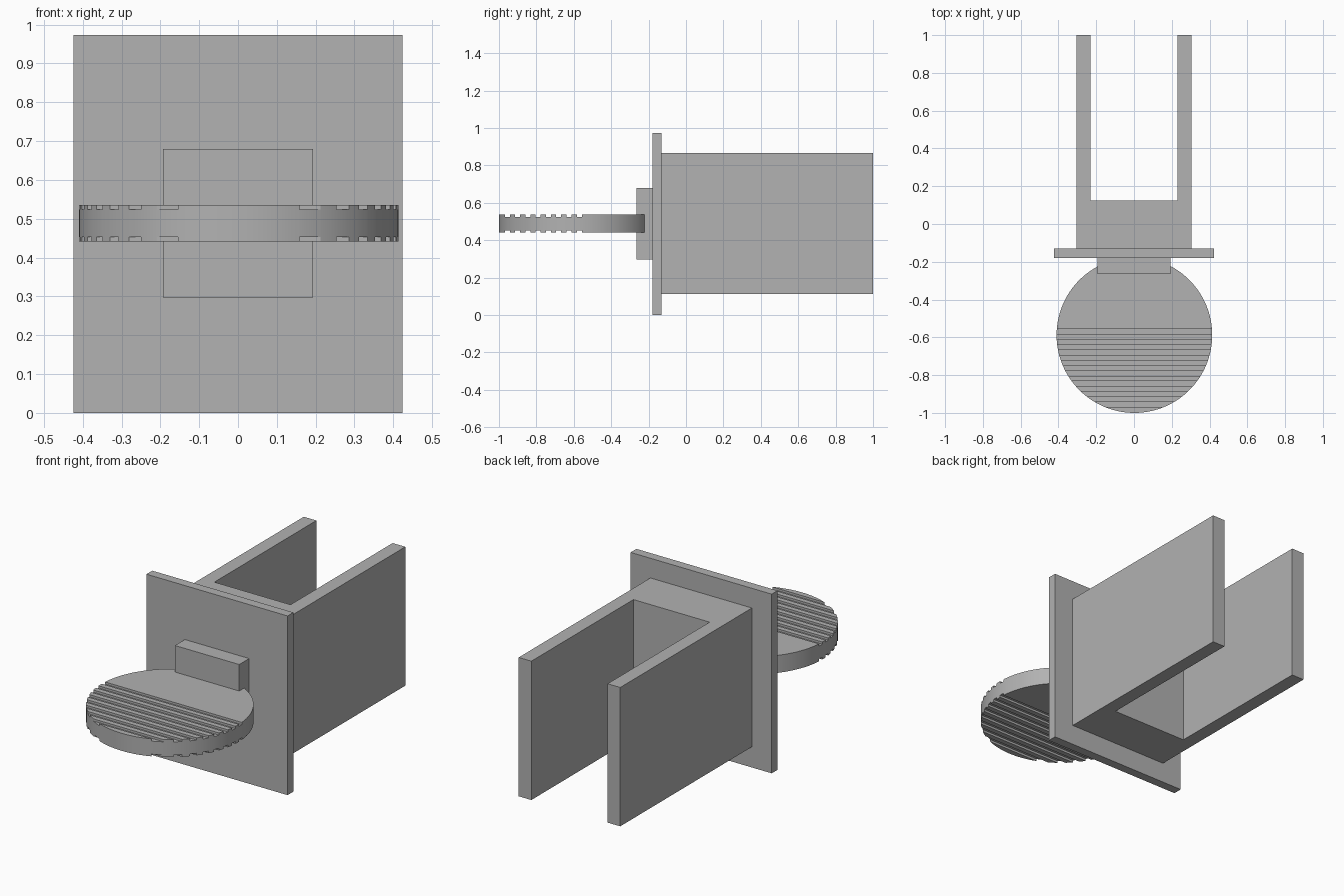
import bpy
import bmesh
from mathutils import Matrix, Vector

default = bpy.data.objects.get("Cube")
if default:
    bpy.data.objects.remove(default, do_unlink=True)

GREY = (0.445, 0.445, 0.445, 1.0)
grey = bpy.data.materials.new("plain grey")
grey.use_nodes = True
grey.diffuse_color = GREY
grey.node_tree.nodes["Principled BSDF"].inputs["Base Color"].default_value = GREY


def finish(name, bm):
    """Turn a bmesh into a grey object."""
    bmesh.ops.recalc_face_normals(bm, faces=bm.faces)
    mesh = bpy.data.meshes.new(name)
    bm.to_mesh(mesh)
    bm.free()
    mesh.materials.append(grey)
    obj = bpy.data.objects.new(name, mesh)
    bpy.context.collection.objects.link(obj)
    return obj


def add_box(bm, low, high):
    low, high = Vector(low), Vector(high)
    matrix = Matrix.Translation((low + high) / 2) @ Matrix.Diagonal((*(high - low), 1))
    bmesh.ops.create_cube(bm, size=1, matrix=matrix)


def box(name, low, high):
    bm = bmesh.new()
    add_box(bm, low, high)
    return finish(name, bm)


# Upright plate and the block that holds the thumb disc
box("mounting_plate", (-0.424, -0.18, 0), (0.424, -0.13, 0.973))
box("disc_holder", (-0.193, -0.265, 0.297), (0.193, -0.18, 0.68))

# U-shaped bracket: one outline pulled upwards
bottom, top = 0.112, 0.866
outer, inner, front, web, back = 0.305, 0.229, -0.13, 0.124, 1.0
half = [(outer, front), (outer, back), (inner, back), (inner, web)]
outline = half + [(-x, y) for x, y in reversed(half)]
bm = bmesh.new()
face = bm.faces.new([bm.verts.new((x, y, bottom)) for x, y in outline])
pulled = bmesh.ops.extrude_face_region(bm, geom=[face])["geom"]
bmesh.ops.translate(bm, vec=(0, 0, top - bottom),
                    verts=[v for v in pulled if isinstance(v, bmesh.types.BMVert)])
finish("u_bracket", bm)

# Thumb disc
radius, low, high = 0.412, 0.441, 0.536
bm = bmesh.new()
bmesh.ops.create_cone(bm, cap_ends=True, segments=128, radius1=radius, radius2=radius,
                      depth=high - low,
                      matrix=Matrix.Translation((0.002, radius - 1, (low + high) / 2)))
disc = finish("thumb_disc", bm)

# Grip grooves across the front half of the disc, above and below
depth, pitch, width = 0.012, 0.055, 0.027
bm = bmesh.new()
for i in range(8):
    y = -0.969 + i * pitch
    add_box(bm, (-0.6, y, high - depth), (0.6, y + width, high + 0.05))
    add_box(bm, (-0.6, y, low - 0.05), (0.6, y + width, low + depth))
cutter = finish("groove_cutter", bm)
cutter.hide_render = True

cut = disc.modifiers.new("grooves", 'BOOLEAN')
cut.operation = 'DIFFERENCE'
cut.solver = 'EXACT'
cut.object = cutter
bpy.ops.object.select_all(action='DESELECT')
disc.select_set(True)
bpy.context.view_layer.objects.active = disc
bpy.ops.object.modifier_apply(modifier=cut.name)
bpy.data.objects.remove(cutter, do_unlink=True)
bpy.ops.object.shade_smooth_by_angle(angle=0.5)
